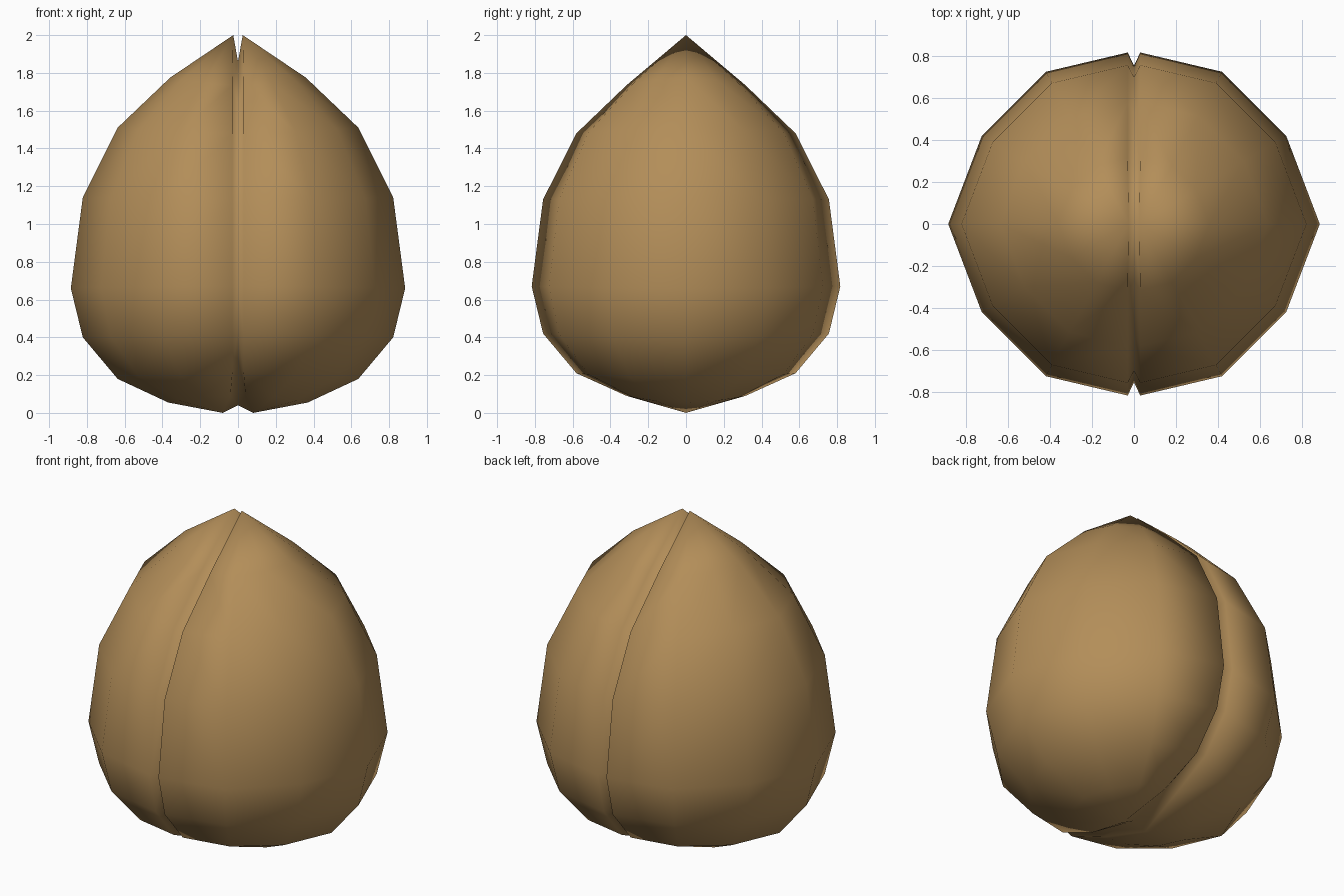
import bpy, bmesh, math

if "Cube" in bpy.data.objects:
    bpy.data.objects.remove(bpy.data.objects["Cube"])

# Colour
tan = bpy.data.materials.new("nut tan")
tan.diffuse_color = (0.45, 0.27, 0.10, 1)
tan.use_nodes = True
tan.node_tree.nodes["Principled BSDF"].inputs["Base Color"].default_value = tan.diffuse_color

# Rings from top to bottom: radius factor, z at the side, z at the lip, groove y, groove z, lip x
rings = [
    (0.385, 1.775, 1.735, 0.27, 1.64, 0.03),
    (0.71, 1.51, 1.48, 0.53, 1.41, 0.03),
    (0.926, 1.14, 1.13, 0.70, 1.10, 0.03),
    (1.0, 0.66, 0.67, 0.755, 0.67, 0.03),
    (0.926, 0.40, 0.42, 0.70, 0.45, 0.03),
    (0.71, 0.18, 0.21, 0.53, 0.26, 0.03),
    (0.385, 0.055, 0.09, 0.27, 0.12, 0.04),
]
# Half of the 12-sided plan, from the front lip round the side to the back lip
quarter = [(0, 0.817), (0.39, 0.725), (0.695, 0.42), (0.855, 0)]
plan = [(x, -y) for x, y in quarter] + [(x, y) for x, y in quarter[2::-1]]

bm = bmesh.new()
grid = []
for f, z_side, z_lip, gy, gz, lip in rings:
    row = [bm.verts.new((0, -gy, gz))]
    for x, y in plan:
        w = (y / 0.817) ** 2
        row.append(bm.verts.new((lip + x * f, y * f, z_side + (z_lip - z_side) * w)))
    row.append(bm.verts.new((0, gy, gz)))
    grid.append(row)

# Side walls and groove walls
for a, b in zip(grid, grid[1:]):
    for i in range(len(a) - 1):
        bm.faces.new((a[i], a[i + 1], b[i + 1], b[i]))


# Pointed ends, split by the groove
def cap(row, lip_x, lip_z, groove_z):
    tip = bm.verts.new((lip_x, 0, lip_z))
    dip = bm.verts.new((0, 0, groove_z))
    for i in range(1, len(row) - 2):
        bm.faces.new((tip, row[i], row[i + 1]))
    bm.faces.new((dip, row[0], row[1], tip))
    bm.faces.new((tip, row[-2], row[-1], dip))


cap(grid[0], 0.025, 2.0, 1.86)
cap(grid[-1], 0.08, 0.0, 0.04)

# Outward normals: the half shell is open on x = 0, so check against the side
bmesh.ops.recalc_face_normals(bm, faces=bm.faces)
bm.normal_update()
side = max(bm.faces, key=lambda f: f.calc_center_median().x)
if side.normal.x < 0:
    bmesh.ops.reverse_faces(bm, faces=bm.faces)
for f in bm.faces:
    f.smooth = True

# Nut body, mirrored across the groove
me = bpy.data.meshes.new("nut_body")
bm.to_mesh(me)
bm.free()
me.materials.append(tan)
nut = bpy.data.objects.new("nut_body", me)
bpy.context.collection.objects.link(nut)
mirror = nut.modifiers.new("mirror", 'MIRROR')
mirror.use_axis = (True, False, False)
mirror.merge_threshold = 0.001
